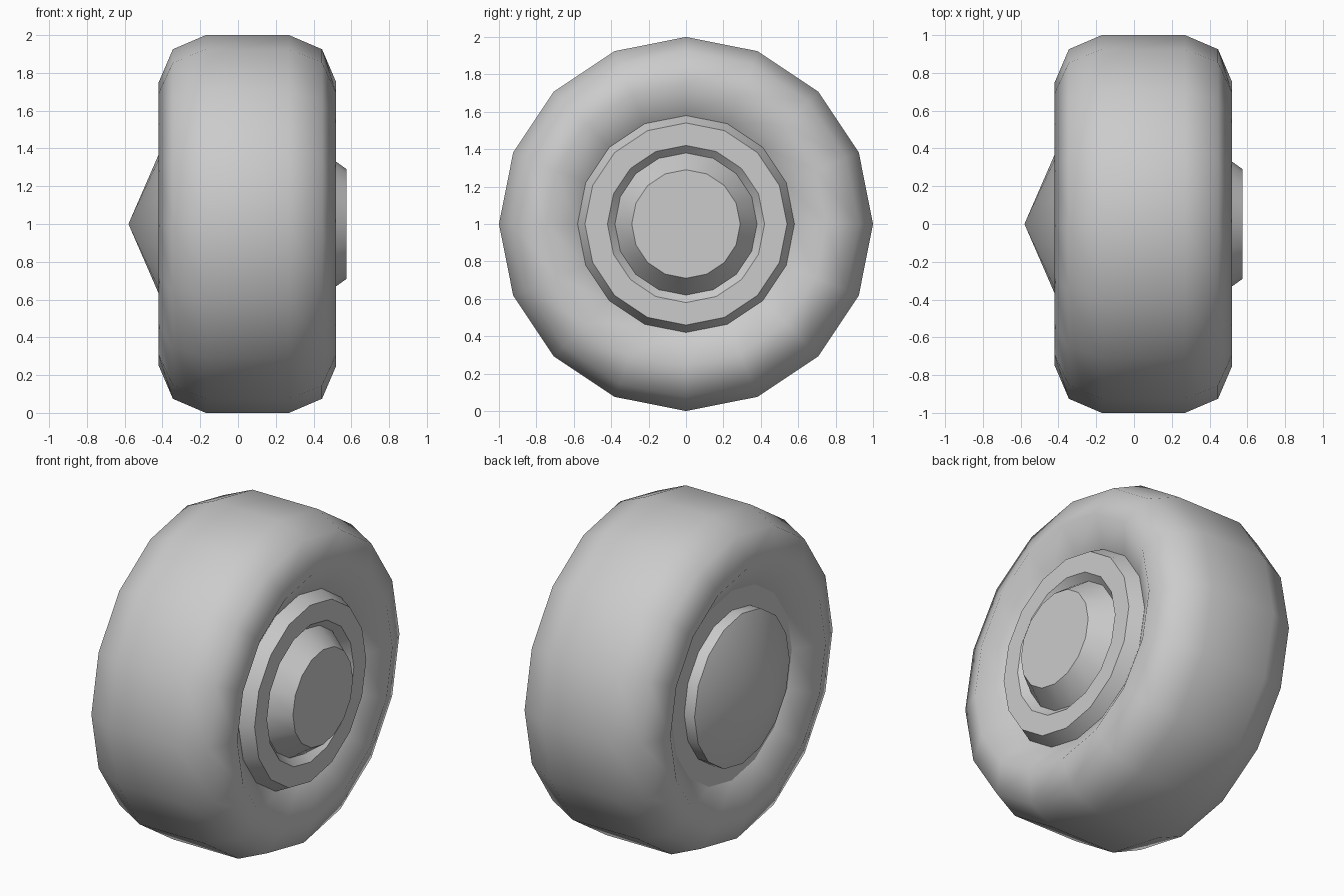
import bpy, bmesh, math
from mathutils import Matrix, Vector

cube = bpy.data.objects.get("Cube")
if cube:
    bpy.data.objects.remove(cube, do_unlink=True)

SIDES = 16
AXLE = Vector((0, 0, 1))

grey = bpy.data.materials.new("plain_grey")
grey.use_nodes = True
grey.diffuse_color = (0.6, 0.6, 0.6, 1)
grey.node_tree.nodes["Principled BSDF"].inputs["Base Color"].default_value = (0.6, 0.6, 0.6, 1)


def lathe(name, profile, angle):
    """Turn a profile of (x, radius) points about the axle."""
    bm = bmesh.new()
    points = [bm.verts.new((x, 0, 1 + r)) for x, r in profile]
    edges = [bm.edges.new(pair) for pair in zip(points, points[1:])]
    bmesh.ops.spin(bm, geom=points + edges, cent=AXLE, axis=(1, 0, 0),
                   angle=math.tau, steps=SIDES, use_duplicate=False)
    bmesh.ops.remove_doubles(bm, verts=bm.verts, dist=0.0005)
    bmesh.ops.recalc_face_normals(bm, faces=bm.faces)
    # open shells: make the normals point out along the profile's travel
    (x0, r0), (x1, r1) = profile[:2]
    want = Vector((r0 - r1, 0, x1 - x0))
    bm.faces.ensure_lookup_table()
    face = min(bm.faces, key=lambda f: abs(f.calc_center_median().x - (x0 + x1) / 2))
    centre = face.calc_center_median()
    radial = Vector((0, centre.y, centre.z - 1)).normalized()
    if face.normal.dot(Vector((want.x, 0, 0)) + radial * want.z) < 0:
        bmesh.ops.reverse_faces(bm, faces=bm.faces)
    mesh = bpy.data.meshes.new(name)
    bm.to_mesh(mesh)
    bm.free()
    mesh.materials.append(grey)
    obj = bpy.data.objects.new(name, mesh)
    bpy.context.collection.objects.link(obj)
    bpy.ops.object.select_all(action='DESELECT')
    obj.select_set(True)
    bpy.context.view_layer.objects.active = obj
    bpy.ops.object.shade_smooth_by_angle(angle=math.radians(angle))
    return obj


# tyre: one half profile mirrored about its middle
MIDDLE = 0.05
half = [(0.22, 1.0), (0.395, 0.925), (0.47, 0.75), (0.36, 0.58)]
tyre = [(MIDDLE - x, r) for x, r in reversed(half)] + [(MIDDLE + x, r) for x, r in half]
lathe("tyre", tyre, 180)

# pointed cap on the right-hand side of the axle, with its recessed seat
lathe("axle_cone", [(-0.58, 0), (-0.38, 0.46), (-0.31, 0.46), (-0.31, 0.58)], 30)

# raised rim ring and tapered hub
lathe("rim_ring", [(0.45, 0.38), (0.49, 0.42), (0.49, 0.54), (0.41, 0.58)][::-1], 30)
lathe("hub", [(0.45, 0.38), (0.575, 0.29), (0.575, 0)], 30)
